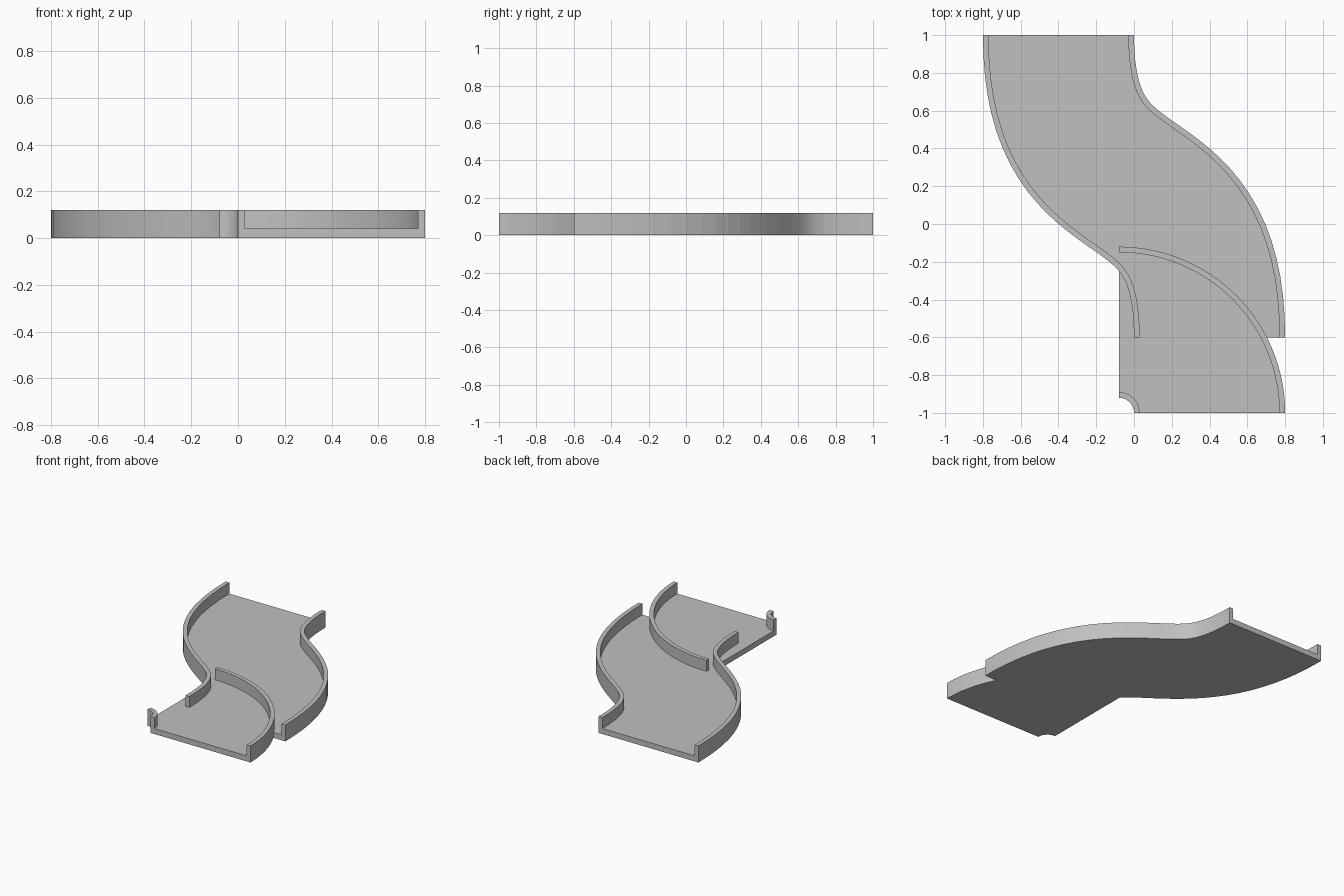
import bpy
import bmesh
from math import sin, cos, pi
from mathutils import Vector

cube = bpy.data.objects.get("Cube")
if cube:
    bpy.data.objects.remove(cube)

HALF, WALL, FLOOR, TOP = 0.4, 0.03, 0.04, 0.12
SEGMENTS = 32

grey = bpy.data.materials.new("light_grey")
grey.use_nodes = True
grey.diffuse_color = (0.53, 0.53, 0.53, 1)
grey.node_tree.nodes["Principled BSDF"].inputs["Base Color"].default_value = grey.diffuse_color

# U-shaped channel section: (sideways offset, height)
inner = HALF - WALL
SECTION = [(-HALF, 0), (HALF, 0), (HALF, TOP), (inner, TOP),
           (inner, FLOOR), (-inner, FLOOR), (-inner, TOP), (-HALF, TOP)]


def sweep_channel(name, path):
    """Sweep the channel section along a list of (point, tangent)."""
    bm = bmesh.new()
    rings = []
    for p, t in path:
        side = Vector((-t.y, t.x)).normalized()
        ring = []
        for offset, z in SECTION:
            q = p + side * offset
            ring.append(bm.verts.new((q.x, q.y, z)))
        rings.append(ring)
    n = len(SECTION)
    for a, b in zip(rings, rings[1:]):
        for i in range(n):
            j = (i + 1) % n
            bm.faces.new((a[i], a[j], b[j], b[i]))
    bm.faces.new(rings[0][::-1])
    bm.faces.new(rings[-1])
    bmesh.ops.recalc_face_normals(bm, faces=bm.faces)
    mesh = bpy.data.meshes.new(name)
    bm.to_mesh(mesh)
    bm.free()
    mesh.materials.append(grey)
    obj = bpy.data.objects.new(name, mesh)
    bpy.context.collection.objects.link(obj)
    return obj


def bezier(p0, p1, p2, p3, t):
    """Point and tangent of a cubic curve."""
    s = 1 - t
    point = p0 * s**3 + p1 * 3 * s * s * t + p2 * 3 * s * t * t + p3 * t**3
    tangent = (p1 - p0) * s * s + (p2 - p1) * 2 * s * t + (p3 - p2) * t * t
    return point, tangent


# S-bend track, running from the back to the front
start, end, handle = Vector((-0.4, 1)), Vector((0.4, -0.6)), Vector((0, 1.04))
s_path = [bezier(start, start - handle, end + handle, end, i / SEGMENTS)
          for i in range(SEGMENTS + 1)]
sweep_channel("s_bend_track", s_path)

# Quarter-turn track, from the front edge round to the branch opening
centre, radius = Vector((-0.08, -1)), 0.48
turn_path = []
for i in range(SEGMENTS + 1):
    a = pi / 2 * i / SEGMENTS
    turn_path.append((centre + Vector((cos(a), sin(a))) * radius,
                      Vector((-sin(a), cos(a)))))
sweep_channel("quarter_turn_track", turn_path)
